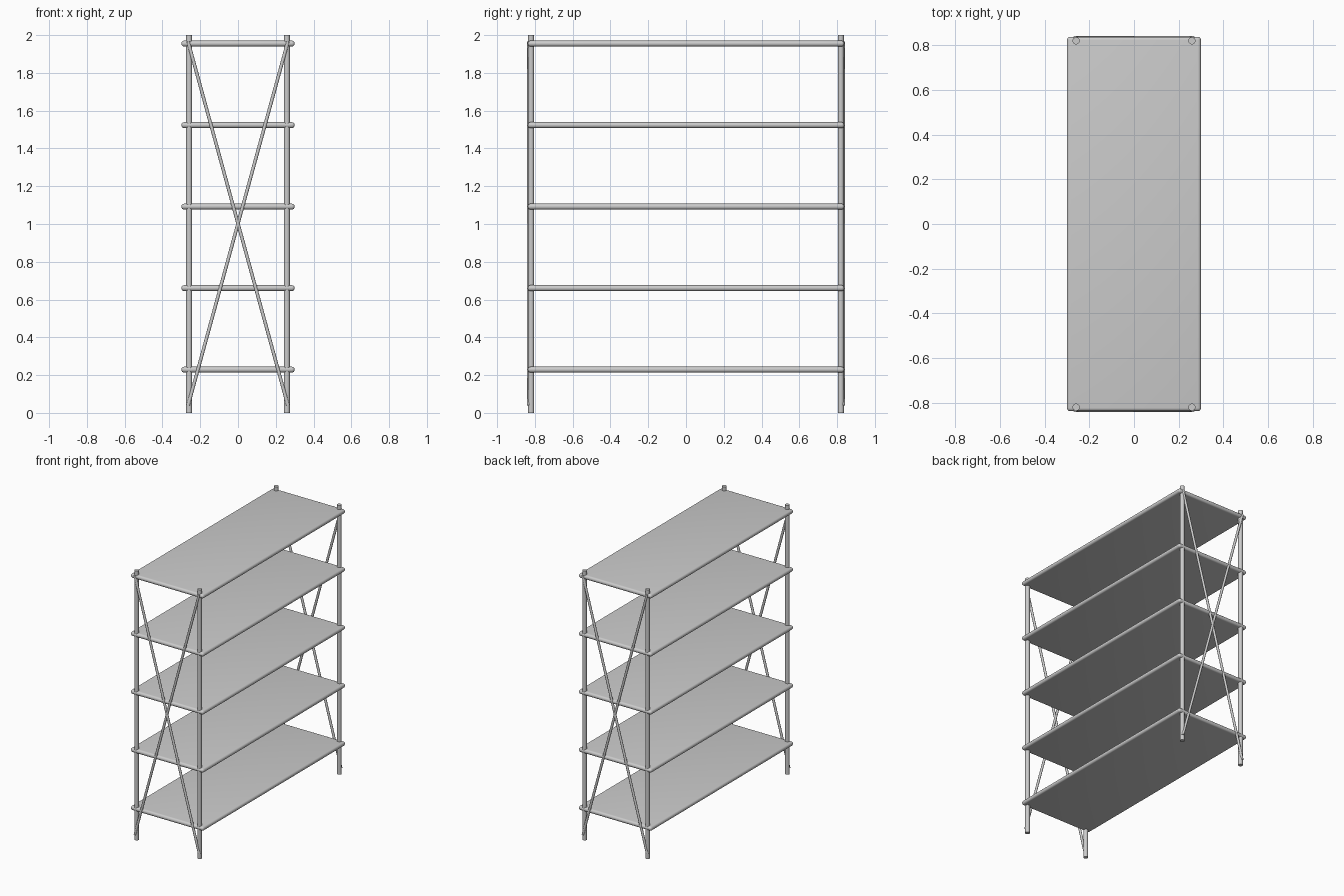
import bpy
from mathutils import Vector

if "Cube" in bpy.data.objects:
    bpy.data.objects.remove(bpy.data.objects["Cube"])


def smooth(obj):
    bpy.ops.object.select_all(action='DESELECT')
    obj.select_set(True)
    bpy.context.view_layer.objects.active = obj
    bpy.ops.object.shade_smooth_by_angle()


def rod(name, a, b, radius, sides):
    a, b = Vector(a), Vector(b)
    d = b - a
    bpy.ops.mesh.primitive_cylinder_add(vertices=sides, radius=radius,
                                        depth=d.length, location=(a + b) / 2)
    obj = bpy.context.object
    obj.name = name
    obj.rotation_euler = d.to_track_quat('Z', 'Y').to_euler()
    smooth(obj)
    return obj


# Shelves: thin boards with fully rounded edges
for i in range(5):
    bpy.ops.mesh.primitive_cube_add(size=1, location=(0, 0, 0.229 + 0.4315 * i))
    shelf = bpy.context.object
    shelf.name = f"shelf_{i + 1}"
    shelf.scale = (0.60, 1.676, 0.031)
    bpy.ops.object.transform_apply(location=False, rotation=False, scale=True)
    bevel = shelf.modifiers.new("round_edges", 'BEVEL')
    bevel.width = 0.015
    bevel.segments = 5
    bpy.ops.object.modifier_apply(modifier=bevel.name)
    smooth(shelf)

for side, y in (("front", -1), ("back", 1)):
    for hand, x in (("left", -1), ("right", 1)):
        # Corner posts
        rod(f"{side}_{hand}_post", (x * 0.259, y * 0.82, 0),
            (x * 0.259, y * 0.82, 2), 0.016, 24)
        # Diagonal cross braces on each end
        rod(f"{side}_{hand}_brace", (x * 0.264, y * 0.833, 0.04),
            (-x * 0.264, y * 0.833, 1.965), 0.009, 16)
